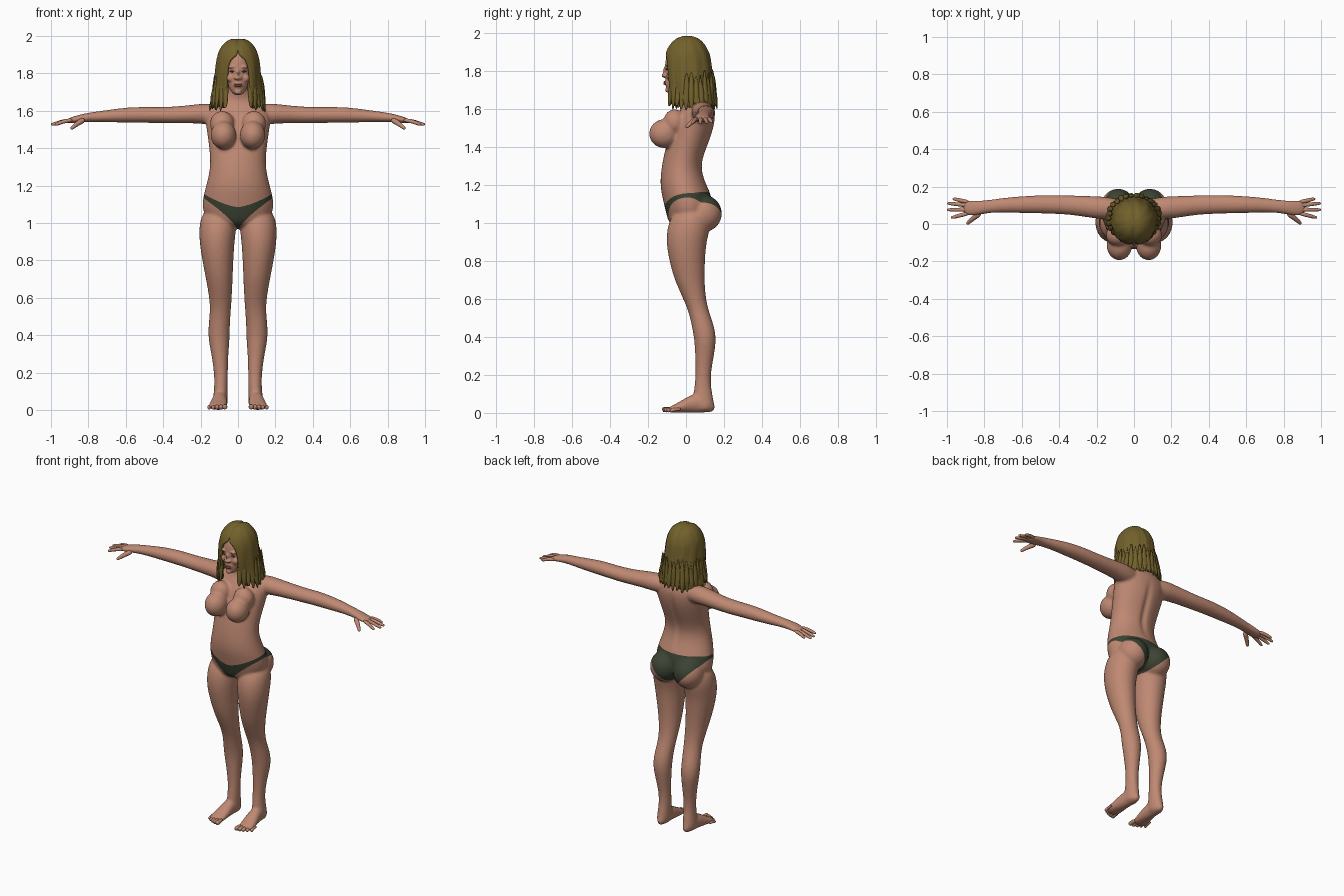
import bpy, bmesh, math, random
from mathutils import Vector, Matrix

if "Cube" in bpy.data.objects:
    bpy.data.objects.remove(bpy.data.objects["Cube"])
random.seed(4)


def material(name, rgb):
    m = bpy.data.materials.new(name)
    m.use_nodes = True
    m.diffuse_color = (*rgb, 1)
    m.node_tree.nodes["Principled BSDF"].inputs["Base Color"].default_value = (*rgb, 1)
    return m


SKIN = material("skin", (0.52, 0.25, 0.17))
HAIR = material("olive blonde hair", (0.17, 0.12, 0.025))
CLOTH = material("dark green cloth", (0.045, 0.055, 0.033))
EYE = material("eye brown", (0.16, 0.08, 0.06))
LIP = material("lip rose", (0.38, 0.14, 0.11))


def skin_rings(bm, rings):
    """Bridge rings of points into a closed tube."""
    rows = [[bm.verts.new(p) for p in ring] for ring in rings]
    n = len(rows[0])
    for a, b in zip(rows, rows[1:]):
        for i in range(n):
            bm.faces.new((a[i], a[(i + 1) % n], b[(i + 1) % n], b[i]))
    bm.faces.new(rows[0])
    bm.faces.new(rows[-1])


def loft(bm, axis, rows, side=1, n=20):
    """Elliptical sections: place on axis, two centres, two radii."""
    u, v = [k for k in range(3) if k != axis]
    rings = []
    for pos, cu, cv, ru, rv in rows:
        ring = []
        for i in range(n):
            t = math.tau * i / n
            p = Vector()
            p[axis], p[u], p[v] = pos, cu + ru * math.cos(t), cv + rv * math.sin(t)
            p.x *= side
            ring.append(p)
        rings.append(ring)
    skin_rings(bm, rings)


def depth_loft(bm, rows):
    """Upright sections: height, front, back, half width."""
    loft(bm, 2, [(z, 0, (f + b) / 2, w, (b - f) / 2) for z, f, b, w in rows])


def tube(bm, pts, radii, n=8, flat=1.0):
    pts = [Vector(p) for p in pts]
    rings = []
    for i, (p, r) in enumerate(zip(pts, radii)):
        d = pts[min(i + 1, len(pts) - 1)] - pts[max(i - 1, 0)]
        q = d.to_track_quat("Z", "Y")
        rings.append([p + q @ Vector((r * math.cos(math.tau * k / n),
                                      r * flat * math.sin(math.tau * k / n), 0)) for k in range(n)])
    skin_rings(bm, rings)


def ball(bm, centre, radii):
    bmesh.ops.create_icosphere(bm, subdivisions=3, radius=1,
                               matrix=Matrix.Translation(centre) @ Matrix.Diagonal((*radii, 1)))


def finish(name, bm, mats, subsurf=0, voxel=0, smooth=0, solid=0):
    bmesh.ops.recalc_face_normals(bm, faces=bm.faces)
    me = bpy.data.meshes.new(name)
    bm.to_mesh(me)
    bm.free()
    ob = bpy.data.objects.new(name, me)
    bpy.context.collection.objects.link(ob)
    if solid:
        m = ob.modifiers.new("thickness", "SOLIDIFY")
        m.thickness, m.offset = solid, -1
    if subsurf:
        ob.modifiers.new("subdivide", "SUBSURF").levels = subsurf
    if voxel:
        m = ob.modifiers.new("fuse", "REMESH")
        m.mode, m.voxel_size = "VOXEL", voxel
    if smooth:
        m = ob.modifiers.new("relax", "SMOOTH")
        m.factor, m.iterations = 0.5, smooth
    # Bake the modifiers into the mesh
    deps = bpy.context.evaluated_depsgraph_get()
    baked = bpy.data.meshes.new_from_object(ob.evaluated_get(deps))
    ob.modifiers.clear()
    ob.data = baked
    baked.materials.clear()
    for m in mats:
        baked.materials.append(m)
    baked.polygons.foreach_set("use_smooth", [True] * len(baked.polygons))
    return ob


# Body: torso, limbs and soft masses fused into one skin
bm = bmesh.new()
depth_loft(bm, [(0.97, -.08, .09, .11), (1.04, -.105, .14, .19), (1.12, -.122, .145, .195),
                (1.2, -.14, .11, .172), (1.3, -.13, .075, .147), (1.4, -.108, .115, .155),
                (1.5, -.08, .15, .17), (1.57, -.05, .158, .18), (1.62, -.015, .145, .16),
                (1.655, .0, .12, .1), (1.69, -.01, .1, .058), (1.78, -.03, .08, .055)])
for s in (1, -1):
    # Leg
    loft(bm, 2, [(1.08, .1, .03, .08, .08), (1, .107, .02, .103, .118), (.9, .113, 0, .095, .107),
                 (.8, .108, .006, .084, .095), (.7, .1, .018, .072, .08), (.6, .093, .045, .061, .06),
                 (.53, .094, .068, .056, .054), (.45, .101, .092, .058, .06), (.38, .102, .102, .058, .058),
                 (.3, .097, .098, .046, .05), (.2, .091, .09, .037, .039), (.12, .091, .088, .036, .046),
                 (.05, .095, .09, .041, .06), (.005, .095, .09, .038, .055)], s)
    # Foot
    loft(bm, 1, [(.155, .093, .03, .02, .025), (.1, .095, .05, .037, .05), (.04, .098, .052, .04, .052),
                 (-.01, .102, .037, .047, .037), (-.06, .107, .022, .052, .022),
                 (-.095, .108, .016, .046, .015)], s)
    # Arm and palm
    loft(bm, 0, [(.06, .09, 1.58, .04, .04), (.15, .085, 1.583, .062, .06), (.22, .09, 1.584, .06, .051),
                 (.32, .1, 1.578, .053, .046), (.42, .105, 1.576, .051, .043), (.52, .105, 1.579, .049, .043),
                 (.62, .103, 1.576, .045, .04), (.72, .1, 1.57, .038, .031), (.8, .09, 1.565, .035, .026),
                 (.86, .085, 1.556, .044, .02), (.92, .087, 1.543, .04, .014)], s)
    ball(bm, (s * .085, .09, 1.05), (.095, .1, .1))
    ball(bm, (s * .078, -.115, 1.47), (.069, .08, .077))
    ball(bm, (s * .085, -.06, 1.53), (.066, .06, .07))
body = finish("body", bm, [SKIN, CLOTH], subsurf=2, voxel=.008, smooth=8)


def brief(p):
    """Positive inside the brief, zero on its hems."""
    a = min(abs(p.x) / .18, 1.05)
    t = min(max((p.y + .03) / .1, 0), 1)
    top = (1 - t) * (1.085 + .068 * a ** 1.5) + t * 1.163
    leg = (1 - t) * (.96 + .17 * a ** .75) + t * (.95 + .18 * a ** 1.15)
    return min(top - p.z, p.z - leg)


# Spine groove, flat soles, and the brief cut along its hems
bm = bmesh.new()
bm.from_mesh(body.data)
for v in bm.verts:
    if v.co.y > .03 and 1.18 < v.co.z < 1.58:
        fade = math.sin(math.pi * (v.co.z - 1.18) / .4)
        v.co.y -= .012 * fade * math.exp(-(v.co.x / .02) ** 2)
    v.co.z = max(v.co.z, 0)
cuts = []
for e in [e for e in bm.edges if .9 < e.verts[0].co.z < 1.22 and abs(e.verts[0].co.x) < .3]:
    f0, f1 = (brief(v.co) for v in e.verts)
    if f0 * f1 < 0:
        cuts.append(bmesh.utils.edge_split(e, e.verts[0], f0 / (f0 - f1))[1])
bmesh.ops.connect_verts(bm, verts=cuts)
for f in bm.faces:
    c = f.calc_center_median()
    f.material_index = int(abs(c.x) < .3 and .9 < c.z < 1.22 and brief(c) > 0)
    f.smooth = True
bm.to_mesh(body.data)
bm.free()

# Fingers, thumbs and toes
bm = bmesh.new()
tips = [(.97, .134, 1.53), (1, .11, 1.526), (1, .076, 1.525), (.98, .035, 1.525)]
for s in (1, -1):
    for (x, y, z), root in zip(tips, (.117, .098, .077, .058)):
        tube(bm, [(s * .88, root, 1.55), (s * .93, (root + y) / 2, 1.545), (s * (x - .012), y, z + .003),
                  (s * x, y, z)], (.012, .012, .0095, .006))
    tube(bm, [(s * .82, .06, 1.553), (s * .855, .035, 1.535), (s * .885, .008, 1.51), (s * .893, 0, 1.502)],
         (.018, .015, .011, .007))
    for k in range(5):
        x, tip, r = .07 + .021 * k, -.125 + .002 * k + .002 * k * k, .016 - .0013 * k
        tube(bm, [(s * x, tip + .06, .02), (s * x, tip + .025, .019), (s * x, tip + .005, r),
                  (s * x, tip, r - .002)], (r * .8, r * .85, r, r * .6))
finish("fingers_and_toes", bm, [SKIN], subsurf=2)

# Head with nose, cheeks and brow
bm = bmesh.new()
depth_loft(bm, [(1.682, -.093, -.04, .022), (1.71, -.107, .0, .044), (1.75, -.108, .04, .062),
                (1.8, -.11, .08, .072), (1.86, -.112, .09, .078), (1.92, -.09, .08, .068), (1.95, -.05, .05, .035)])
tube(bm, [(0, -.1, 1.83), (0, -.118, 1.8), (0, -.126, 1.782), (0, -.108, 1.766)], (.008, .011, .015, .012))
ball(bm, (0, -.1, 1.738), (.026, .014, .018))
ball(bm, (0, -.097, 1.7), (.018, .013, .014))
for s in (1, -1):
    ball(bm, (s * .014, -.113, 1.776), (.009, .01, .008))
    ball(bm, (s * .04, -.085, 1.775), (.022, .018, .022))
    ball(bm, (s * .03, -.098, 1.835), (.024, .013, .009))
finish("head", bm, [SKIN], subsurf=2, voxel=.005, smooth=4)

bm = bmesh.new()
for s in (1, -1):
    ball(bm, (s * .031, -.099, 1.81), (.014, .009, .0045))
finish("eyes", bm, [EYE])
bm = bmesh.new()
for dz in (.0045, -.0045):
    ball(bm, (0, -.11, 1.737 + dz), (.021, .009, .0055))
finish("lips", bm, [LIP])

# Hair: open-fronted wavy shell, parted in the middle
# Each row: height, front, back, half width, half opening at the face
rows = [(1.988, -.02, .035, .025, 0), (1.975, -.055, .07, .06, 0), (1.945, -.085, .1, .09, 0),
        (1.905, -.108, .12, .108, .02), (1.88, -.116, .128, .114, .38), (1.83, -.118, .134, .12, .52),
        (1.77, -.115, .142, .124, .53), (1.71, -.105, .152, .132, .5), (1.66, -.092, .16, .142, .45),
        (1.615, -.078, .162, .15, .5)]
N = 72
bm = bmesh.new()
grid = []
for j, (z, f, b, w, gap) in enumerate(rows):
    line = []
    for i in range(N + 1):
        t = gap + (math.tau - 2 * gap) * i / N
        wave = 1 + (.004 + .003 * j) * math.sin(11 * t + 1.1 * math.sin(j)) + .008 * math.sin(29 * t + j * .4)
        x, y = w * math.sin(t) * wave, (f + b) / 2 - (b - f) / 2 * math.cos(t) * wave
        dz = random.uniform(-.015, .02) if j == len(rows) - 1 else -.01 * math.exp(-(x / .012) ** 2)
        line.append(bm.verts.new((x, y, z + dz)))
    grid.append(line)
for a, b in zip(grid, grid[1:]):
    for i in range(N):
        bm.faces.new((a[i], b[i], b[i + 1], a[i + 1]))
bm.faces.new(grid[0])
bmesh.ops.remove_doubles(bm, verts=bm.verts, dist=.0005)
finish("hair", bm, [HAIR], subsurf=1, solid=.018)

# Loose locks around the hem
bm = bmesh.new()
for i in range(26):
    t = .5 + (math.tau - 1) * i / 25
    d = Vector((math.sin(t), -math.cos(t), 0))
    pts = []
    for k, z in enumerate((1.8, 1.72, 1.67, 1.63, 1.6)):
        r = .118 + .006 * k + random.uniform(-.004, .007)
        pts.append((d.x * r * 1.04, .03 + d.y * r * .95, z + random.uniform(-.01, .015)))
    tube(bm, pts, (.006, .016, .018, .013, .003), flat=.6)
finish("hair_locks", bm, [HAIR], subsurf=1)
